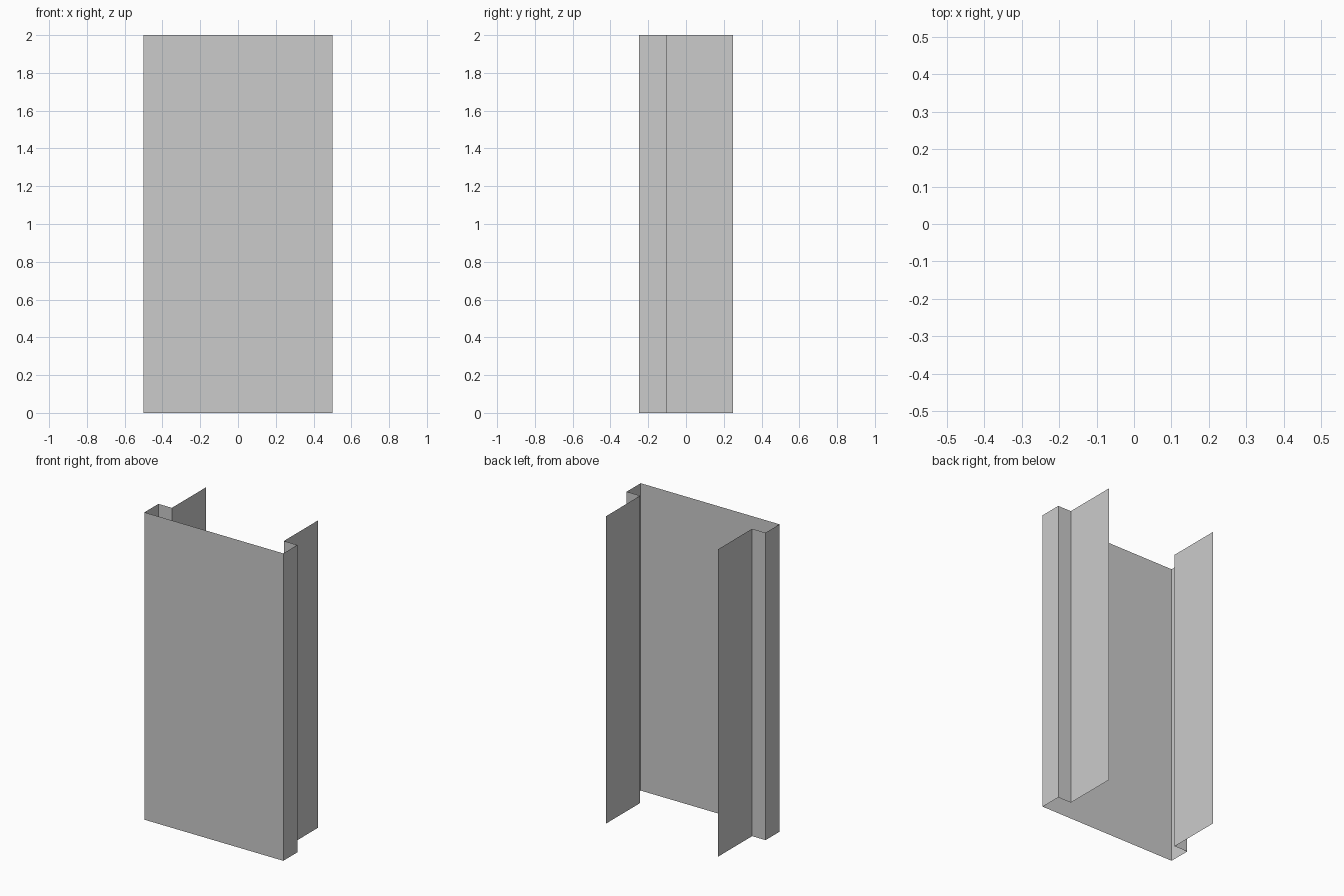
import bpy
import bmesh

if "Cube" in bpy.data.objects:
    bpy.data.objects.remove(bpy.data.objects["Cube"])

HEIGHT = 2.0

# Right half of the plan outline: front centre, corner, side, inward step, rear flange
half = [(0.5, -0.248), (0.5, -0.104), (0.403, -0.104), (0.403, 0.248)]
outline = [(-x, y) for x, y in reversed(half)] + half

# Extrude the open outline upward into a thin folded sheet
bm = bmesh.new()
verts = [bm.verts.new((x, y, 0)) for x, y in outline]
edges = [bm.edges.new(pair) for pair in zip(verts, verts[1:])]
top = bmesh.ops.extrude_edge_only(bm, edges=edges)["geom"]
bmesh.ops.translate(bm, vec=(0, 0, HEIGHT),
                    verts=[g for g in top if isinstance(g, bmesh.types.BMVert)])

# Face the front panel outward
bm.normal_update()
front = min(bm.faces, key=lambda f: f.calc_center_median().y)
if front.normal.y > 0:
    bmesh.ops.reverse_faces(bm, faces=bm.faces[:])

mesh = bpy.data.meshes.new("folded_panel")
bm.to_mesh(mesh)
bm.free()
bpy.context.collection.objects.link(bpy.data.objects.new("folded_panel", mesh))
